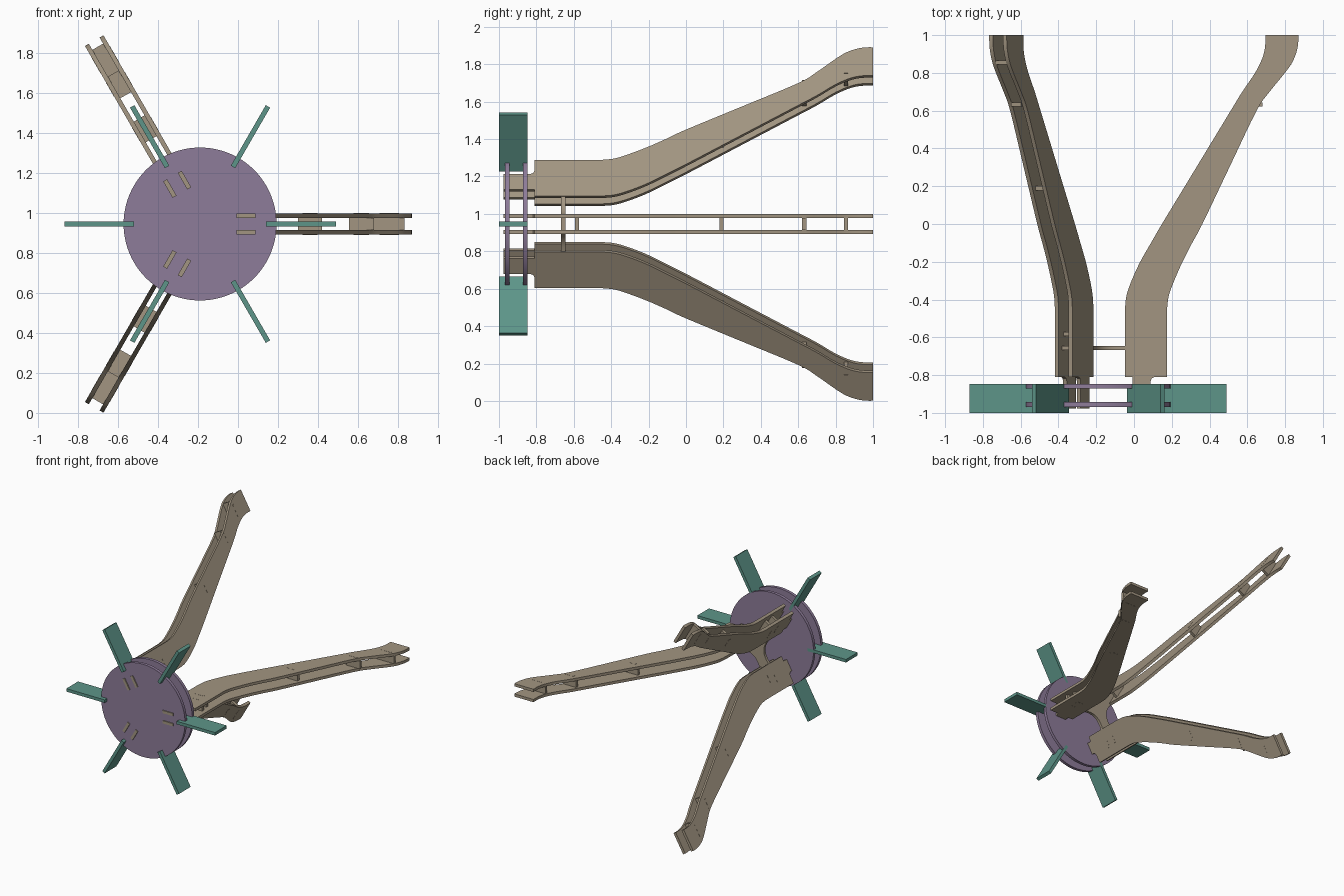
import bpy, bmesh
from math import sin, cos, pi, radians
from mathutils import Vector

if "Cube" in bpy.data.objects:
    bpy.data.objects.remove(bpy.data.objects["Cube"])

CX, CZ = -0.19, 0.946          # wheel axis, running along y
T = 0.0225                     # sheet thickness
N_IN, N_OUT = 0.031, 0.0535    # side plate offsets from the arm mid plane


def material(name, rgb):
    m = bpy.data.materials.new(name)
    m.diffuse_color = (*rgb, 1)
    m.use_nodes = True
    m.node_tree.nodes["Principled BSDF"].inputs["Base Color"].default_value = m.diffuse_color
    return m


PURPLE = material("purple", (0.27, 0.20, 0.32))
TEAL = material("teal", (0.11, 0.30, 0.25))
TAN = material("tan", (0.36, 0.30, 0.22))


def place(r, n, y, a):
    """Radial distance, sideways offset and y, turned by a about the axis."""
    return Vector((CX + r * cos(a) - n * sin(a), y, CZ + r * sin(a) + n * cos(a)))


def slab(name, loops, mat):
    """Solid between two matching outlines; several pairs make one object."""
    bm = bmesh.new()
    for lo, hi in loops:
        a = [bm.verts.new(p) for p in lo]
        b = [bm.verts.new(p) for p in hi]
        bm.faces.new(a)
        bm.faces.new(b[::-1])
        for i in range(len(a)):
            j = (i + 1) % len(a)
            bm.faces.new((a[i], b[i], b[j], a[j]))
    bmesh.ops.recalc_face_normals(bm, faces=bm.faces)
    me = bpy.data.meshes.new(name)
    bm.to_mesh(me)
    bm.free()
    me.materials.append(mat)
    ob = bpy.data.objects.new(name, me)
    bpy.context.collection.objects.link(ob)
    bpy.ops.object.select_all(action='DESELECT')
    ob.select_set(True)
    bpy.context.view_layer.objects.active = ob
    bpy.ops.object.shade_smooth_by_angle(angle=radians(25))
    return ob


def box(r0, r1, n0, n1, y0, y1, a):
    q = [(r0, n0), (r1, n0), (r1, n1), (r0, n1)]
    return [place(r, n, y0, a) for r, n in q], [place(r, n, y1, a) for r, n in q]


def spline(pts, steps=4):
    """Catmull-Rom curve through the points."""
    p = [Vector(q) for q in pts]
    p = [2 * p[0] - p[1]] + p + [2 * p[-1] - p[-2]]
    out = []
    for i in range(1, len(p) - 2):
        for s in range(steps):
            t = s / steps
            a, b, c, d = p[i - 1:i + 3]
            out.append(0.5 * (2 * b + (c - a) * t + (2 * a - 5 * b + 4 * c - d) * t * t
                              + (3 * b - a - 3 * c + d) * t ** 3))
    return [tuple(v) for v in out] + [tuple(pts[-1])]


# Two round wheel discs
for name, y in (("front_disc", -0.968), ("back_disc", -0.872)):
    ring = [(0.383 * cos(i * pi / 48), 0.383 * sin(i * pi / 48)) for i in range(96)]
    slab(name, [([place(r, n, y, 0) for r, n in ring],
                 [place(r, n, y + 0.025, 0) for r, n in ring])], PURPLE)

# Six radial paddles
for k in range(6):
    slab(f"paddle_{k + 1}", [box(0.33, 0.68, -0.0125, 0.0125, -1.0, -0.847, k * pi / 3)], TEAL)

# Side plate outline as (radius, y)
outer = spline([(0.365, -0.45), (0.374, -0.38), (0.403, -0.3), (0.447, -0.2), (0.498, -0.1),
                (0.552, 0.0), (0.695, 0.3), (0.839, 0.6), (0.908, 0.7), (0.989, 0.8),
                (1.030, 0.86), (1.053, 0.92), (1.06, 0.97), (1.06, 1.0)])
inner = spline([(0.885, 1.0), (0.884, 0.94), (0.870, 0.88), (0.831, 0.8), (0.763, 0.7),
                (0.702, 0.6), (0.520, 0.3), (0.338, 0.0), (0.280, -0.1), (0.223, -0.2),
                (0.177, -0.3), (0.150, -0.38), (0.142, -0.45)])
tab = [(0.142, -0.81), (0.182, -0.81), (0.182, -0.976), (0.277, -0.976),
       (0.277, -0.835), (0.284, -0.817), (0.30, -0.81), (0.365, -0.81)]
outline = outer + inner + tab

# Cross braces: radius range, y start
braces = [(0.185, 0.315, -0.594), (0.49, 0.61, 0.178), (0.745, 0.87, 0.621), (0.87, 1.025, 0.844)]

for k in range(3):
    a = k * 2 * pi / 3
    for side, s in (("left", 1), ("right", -1)):
        slab(f"arm_{k + 1}_{side}_plate",
             [([place(r, s * N_IN, y, a) for r, y in outline],
               [place(r, s * N_OUT, y, a) for r, y in outline])], TAN)
    for i, (r0, r1, y) in enumerate(braces):
        m, h = (r0 + r1) / 2, (r1 - r0) * 0.31
        slab(f"arm_{k + 1}_brace_{i + 1}",
             [box(r0, r1, -N_IN, N_IN, y, y + T, a),
              box(m - h, m + h, -N_OUT - 0.001, N_OUT + 0.001, y, y + T, a)], TAN)

# Three-legged hub plate with curved webs and tabs through the arms
hub = []
for k in range(3):
    a = k * 2 * pi / 3
    leg = [(0.15, -0.05), (0.15, -N_IN), (0.33, -N_IN), (0.33, N_IN), (0.15, N_IN), (0.15, 0.05)]
    hub += [place(r, n, 0, a) for r, n in leg]
    p, q = hub[-1], place(0.15, -0.05, 0, a + 2 * pi / 3)
    c = place(0.02, 0, 0, a + pi / 3)
    hub += [(1 - t) ** 2 * p + 2 * t * (1 - t) * c + t * t * q for t in [i / 8 for i in range(1, 8)]]
loops = [([p + Vector((0, -0.668, 0)) for p in hub], [p + Vector((0, -0.668 + T, 0)) for p in hub])]
loops += [box(0.235, 0.30, -N_OUT - 0.001, N_OUT + 0.001, -0.668, -0.668 + T, k * 2 * pi / 3)
          for k in range(3)]
slab("hub_plate", loops, TAN)
